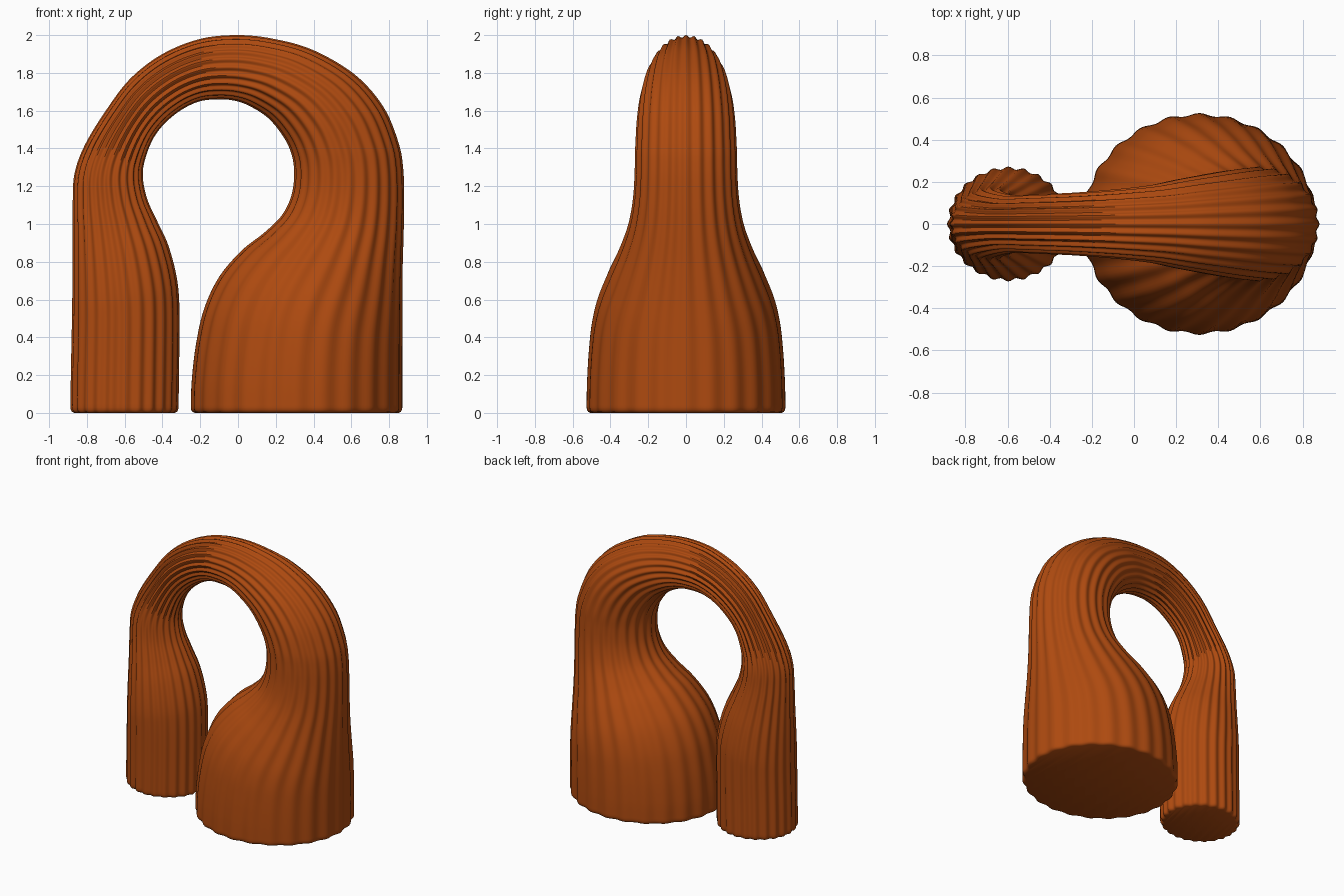
import bpy, bmesh, math
from mathutils import Vector

if "Cube" in bpy.data.objects:
    bpy.data.objects.remove(bpy.data.objects["Cube"])

# Paired silhouette points: outer x, z, inner x, z (wide foot -> arch -> narrow foot)
STATIONS = [
    (.87, .03, -.25, .03), (.87, .15, -.245, .17), (.87, .28, -.223, .36),
    (.87, .38, -.18, .55), (.87, .47, -.10, .72), (.87, .60, .02, .86),
    (.872, .78, .14, .955), (.877, .95, .235, 1.05), (.88, 1.12, .285, 1.16),
    (.875, 1.29, .297, 1.28), (.85, 1.43, .28, 1.38), (.77, 1.62, .235, 1.47),
    (.62, 1.79, .155, 1.565), (.40, 1.92, .05, 1.63), (.19, 1.98, -.03, 1.655),
    (0, 2.0, -.11, 1.66), (-.2, 1.98, -.2, 1.65), (-.40, 1.90, -.29, 1.61),
    (-.57, 1.77, -.38, 1.54), (-.70, 1.60, -.45, 1.45), (-.81, 1.42, -.495, 1.33),
    (-.865, 1.27, -.503, 1.24), (-.875, 1.12, -.48, 1.13), (-.875, .95, -.43, 1.02),
    (-.876, .75, -.37, .89), (-.878, .57, -.325, .72), (-.88, .45, -.31, .55),
    (-.885, .2, -.312, .22), (-.887, .03, -.315, .03)]
RIBS, PER_RIB, STEPS = 24, 8, 6
SIDES = RIBS * PER_RIB


def smooth_stations(pts, steps):
    """Catmull-Rom interpolation of the stations."""
    p = [Vector(q) for q in pts]
    out = []
    for i in range(len(p) - 1):
        a, b, c, d = p[max(i - 1, 0)], p[i], p[i + 1], p[min(i + 2, len(p) - 1)]
        for k in range(steps):
            t = k / steps
            out.append(0.5 * (2 * b + (c - a) * t + (2 * a - 5 * b + 4 * c - d) * t * t
                              + (3 * b - a - 3 * c + d) * t ** 3))
    return out + [p[-1]]


def ring(bm, s, inset=0.0, z=None):
    """Fluted ellipse spanning the outer and inner silhouette points."""
    outer, inner = Vector((s[0], 0, s[1])), Vector((s[2], 0, s[3]))
    mid, half = (outer + inner) / 2, (outer - inner) / 2
    r = half.length
    axis = half / r
    verts = []
    for i in range(SIDES):
        t = 2 * math.pi * i / SIDES
        f = 0.0065 * (math.cos(RIBS * t) - 1) - inset
        co = mid + axis * ((r + f) * math.cos(t))
        co.y = (0.94 * r + f) * math.sin(t)
        if z is not None:
            co.z = z
        verts.append(bm.verts.new(co))
    return verts


# Fluted arch: swept tube with rounded foot edges
bm = bmesh.new()
path = smooth_stations(STATIONS, STEPS)
foot = [(0.02, 0.0), (0.008, 0.006), (0.002, 0.016)]
rings = [ring(bm, path[0], i, z) for i, z in foot]
rings += [ring(bm, s) for s in path]
rings += [ring(bm, path[-1], i, z) for i, z in reversed(foot)]
for a, b in zip(rings, rings[1:]):
    for i in range(SIDES):
        j = (i + 1) % SIDES
        bm.faces.new((a[i], a[j], b[j], b[i]))
bm.faces.new(rings[0])
bm.faces.new(rings[-1])
bmesh.ops.recalc_face_normals(bm, faces=bm.faces)

mesh = bpy.data.meshes.new("fluted_arch")
bm.to_mesh(mesh)
bm.free()
arch = bpy.data.objects.new("fluted_arch", mesh)
bpy.context.collection.objects.link(arch)

# Rust orange colour
rust = bpy.data.materials.new("rust_orange")
rust.diffuse_color = (0.42, 0.068, 0.005, 1)
rust.use_nodes = True
rust.node_tree.nodes["Principled BSDF"].inputs["Base Color"].default_value = rust.diffuse_color
mesh.materials.append(rust)

bpy.context.view_layer.objects.active = arch
arch.select_set(True)
bpy.ops.object.shade_smooth_by_angle(angle=math.radians(40))
